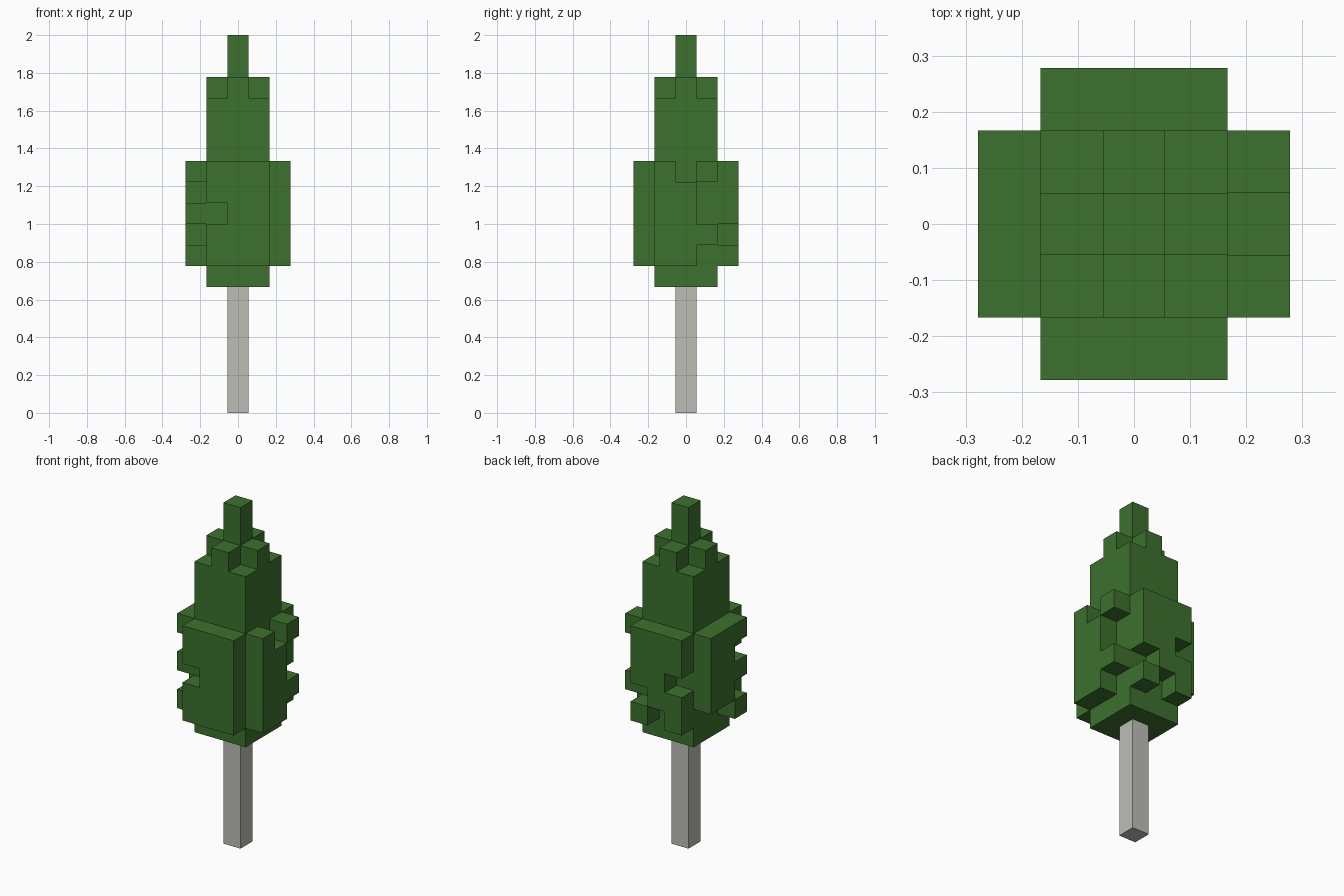
import bpy, bmesh, math
from mathutils import Vector

if "Cube" in bpy.data.objects:
    bpy.data.objects.remove(bpy.data.objects["Cube"])

U = 2 / 18  # block size: the tree is eighteen blocks tall


def make_material(name, rgb):
    mat = bpy.data.materials.new(name)
    mat.use_nodes = True
    color = (*rgb, 1)
    mat.diffuse_color = color
    mat.node_tree.nodes["Principled BSDF"].inputs["Base Color"].default_value = color
    return mat


def box(xs, ys, zs):
    return {(x, y, z) for x in xs for y in ys for z in zs}


def build_blocks(name, cells, mat):
    """Mesh only the outer faces of a set of unit blocks, merging flat areas."""
    bm = bmesh.new()
    for cell in sorted(cells):
        c = Vector(cell) + Vector((0, 0, 0.5))
        for axis in range(3):
            for sign in (-1, 1):
                n = Vector((0, 0, 0))
                n[axis] = sign
                if tuple(int(a + b) for a, b in zip(cell, n)) in cells:
                    continue
                u = Vector((0, 0, 0))
                u[(axis + 1) % 3] = 0.5
                v = n.cross(u)
                corners = (-u - v, u - v, u + v, v - u)
                bm.faces.new([bm.verts.new((c + n / 2 + k) * U) for k in corners])
    bmesh.ops.remove_doubles(bm, verts=bm.verts, dist=U / 100)
    bmesh.ops.dissolve_limit(bm, angle_limit=math.radians(1),
                             verts=bm.verts, edges=bm.edges)
    mesh = bpy.data.meshes.new(name)
    bm.to_mesh(mesh)
    bm.free()
    mesh.materials.append(mat)
    obj = bpy.data.objects.new(name, mesh)
    bpy.context.collection.objects.link(obj)
    return obj


# Foliage core, the cross-shaped shoulder and the tip
near = range(-1, 2)
foliage = box(near, near, range(6, 15))
foliage |= box(near, [0], [15]) | box([0], near, [15])
foliage |= box([0], [0], [16, 17])

# Ragged outer leaves on each side: rows run downwards, columns along +x or +y
TOP_ROW = 11
leaf_sides = {
    "front": (lambda t, z: (t, -2, z), "### ### .## ### ###"),
    "back": (lambda t, z: (t, 2, z), "### ### .## ##. #.#"),
    "left": (lambda t, z: (2, t, z), "#.# ##. ##. ### ##."),
    "right": (lambda t, z: (-2, t, z), "### .## ### .## #.."),
}
for place, pattern in leaf_sides.values():
    for row, text in enumerate(pattern.split()):
        for col, mark in enumerate(text):
            if mark == "#":
                foliage.add(place(col - 1, TOP_ROW - row))

leaf_green = make_material("leaf green", (0.045, 0.165, 0.026))
pale_bark = make_material("pale bark", (0.51, 0.51, 0.475))

build_blocks("foliage", foliage, leaf_green)
build_blocks("trunk", box([0], [0], range(6)), pale_bark)
